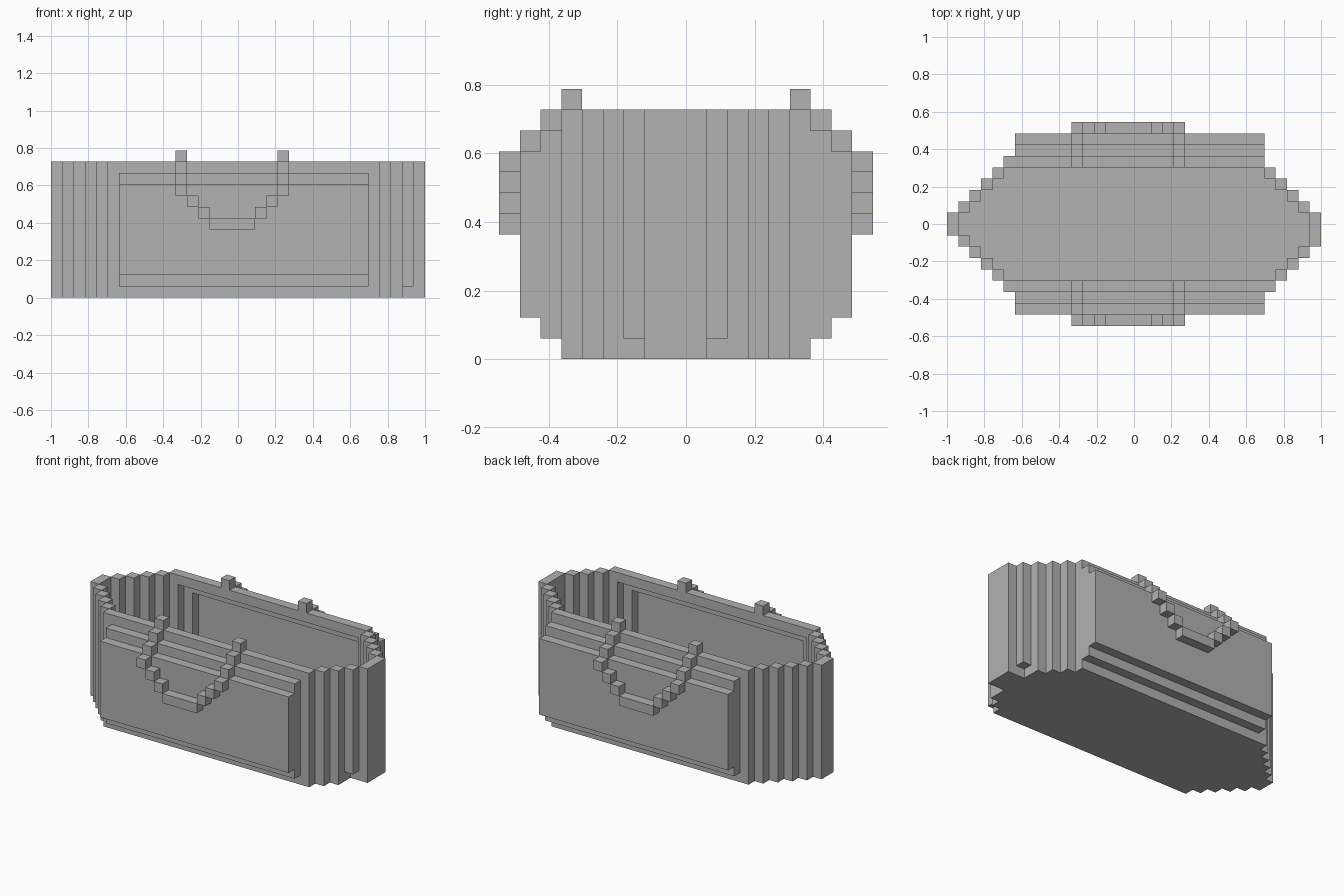
import bpy
import bmesh
from mathutils import Matrix, Vector

old = bpy.data.objects.get("Cube")
if old:
    bpy.data.objects.remove(old, do_unlink=True)

# One block of the grid: the model is 33 x 18 x 13 blocks
U = 2 / 33
ORIGIN = Vector((16.5, 9, 0))

grey = bpy.data.materials.new("plain_grey")
grey.use_nodes = True
colour = (0.445, 0.445, 0.445, 1)
grey.diffuse_color = colour
grey.node_tree.nodes["Principled BSDF"].inputs["Base Color"].default_value = colour


def part(name, boxes):
    """Make an object from boxes given as block ranges (x, y, z)."""
    bm = bmesh.new()
    for ranges in boxes:
        low = Vector([r[0] for r in ranges])
        high = Vector([r[1] for r in ranges])
        place = Matrix.Translation(((low + high) / 2 - ORIGIN) * U)
        size = Matrix.Diagonal((*((high - low) * U), 1))
        bmesh.ops.create_cube(bm, size=1, matrix=place @ size)
    mesh = bpy.data.meshes.new(name)
    bm.to_mesh(mesh)
    bm.free()
    mesh.materials.append(grey)
    obj = bpy.data.objects.new(name, mesh)
    bpy.context.collection.objects.link(obj)
    return obj


def one(i):
    return (i, i + 1)


WALL = (1, 12)

# Floor, stepped to a point at both ends
floor = [((6, 28), (3, 15), one(0))]
for k in range(6):
    floor.append((one(k), (8 - k, 10 + k), one(0)))
for k in range(5):
    span = (7, 10) if k == 1 else (7 - k, 10 + k)
    floor.append((one(32 - k), span, one(0)))
part("floor", floor)

# Stepped end walls
left, right = [(one(32), (7, 10), WALL)], [(one(0), (8, 10), WALL)]
for k in range(1, 5):
    left += [(one(32 - k), one(y), WALL) for y in (7 - k, 9 + k)]
for k in range(1, 6):
    right += [(one(k), one(y), WALL) for y in (8 - k, 9 + k)]
part("left_end_wall", left)
part("right_end_wall", right)

# Bulging side walls and their handles
for side in ("front", "back"):
    def layer(n):
        """Block row n steps out from the rim."""
        return one(3 - n if side == "front" else 14 + n)

    rim = [((6, 28), layer(0), one(11))]
    if side == "back":
        rim.append((one(27), layer(0), (1, 11)))
    part(side + "_rim", rim)

    frame = [((6, 28), layer(1), one(z)) for z in (1, 10)]
    frame += [(one(x), layer(1), (2, 10)) for x in (6, 27)]
    part(side + "_frame", frame)
    part(side + "_panel", [((6, 28), layer(2), (2, 10))])

    handle = [((14, 18), layer(3), one(6))]
    for k in range(3):
        for x in (11 + k, 20 - k):
            handle.append((one(x), layer(3), one(9 - k)))
            handle.append((one(x if k == 0 else (11 if x < 16 else 20)),
                           layer(k), one(12 - k)))
    part(side + "_handle", handle)
